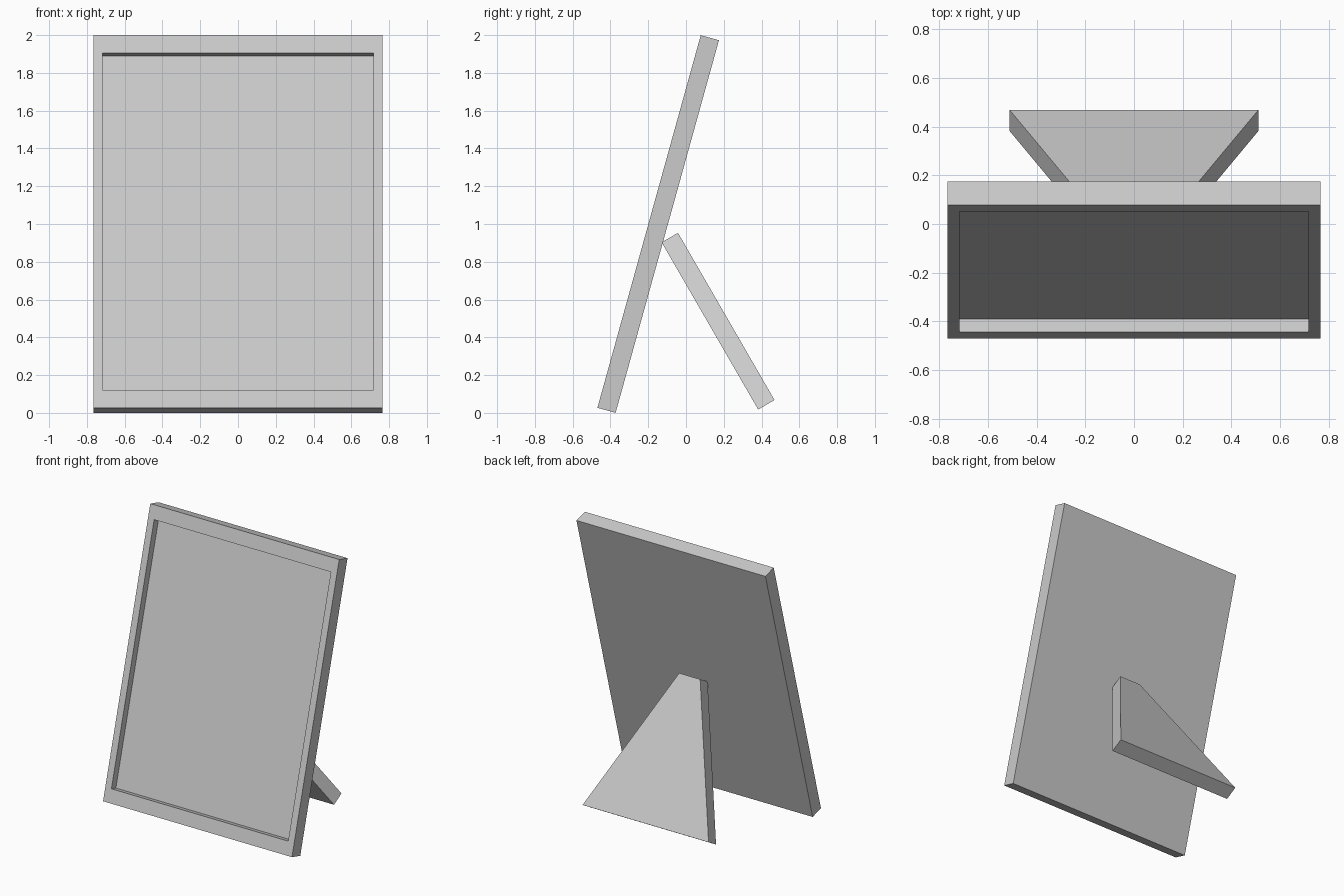
import bpy, bmesh
from math import radians

if "Cube" in bpy.data.objects:
    bpy.data.objects.remove(bpy.data.objects["Cube"])


def slab(name, bottom_half, top_half, height, depth, location, tilt):
    """Upright slab with a flat trapezoid face, hinged at its lower front edge."""
    bm = bmesh.new()
    outline = [(-bottom_half, 0), (bottom_half, 0), (top_half, height), (-top_half, height)]
    front = bm.faces.new([bm.verts.new((x, 0, z)) for x, z in outline])
    geom = bmesh.ops.extrude_face_region(bm, geom=[front], use_keep_orig=True)["geom"]
    moved = [g for g in geom if isinstance(g, bmesh.types.BMVert)]
    bmesh.ops.translate(bm, vec=(0, depth, 0), verts=moved)
    bmesh.ops.recalc_face_normals(bm, faces=bm.faces)
    mesh = bpy.data.meshes.new(name)
    bm.to_mesh(mesh)
    bm.free()
    obj = bpy.data.objects.new(name, mesh)
    bpy.context.collection.objects.link(obj)
    obj.location = location
    obj.rotation_euler.x = radians(tilt)
    return obj


# Leaning picture frame
W, H, T = 0.766, 2.047, 0.1
frame = slab("picture_frame", W, W, H, T, (0, -0.469, 0.027), -15.5)

# Recessed picture area: inset the front face, then push it back
SIDE, END, RECESS = 0.07, 0.098, 0.054
bm = bmesh.new()
bm.from_mesh(frame.data)
front = min(bm.faces, key=lambda f: f.calc_center_median().y)
bmesh.ops.inset_region(bm, faces=[front], thickness=SIDE)
for v in front.verts:
    v.co.z = END if v.co.z < H / 2 else H - END
walls = bmesh.ops.extrude_face_region(bm, geom=[front])["geom"]
bmesh.ops.translate(bm, vec=(0, RECESS, 0),
                    verts=[g for g in walls if isinstance(g, bmesh.types.BMVert)])
if front.is_valid:
    bmesh.ops.delete(bm, geom=[front], context='FACES_ONLY')
bmesh.ops.recalc_face_normals(bm, faces=bm.faces)
bm.to_mesh(frame.data)
bm.free()

# Tapered easel leg behind the frame
slab("easel_leg", 0.511, 0.085, 1.022, T, (0, 0.382, 0.018), 30)
